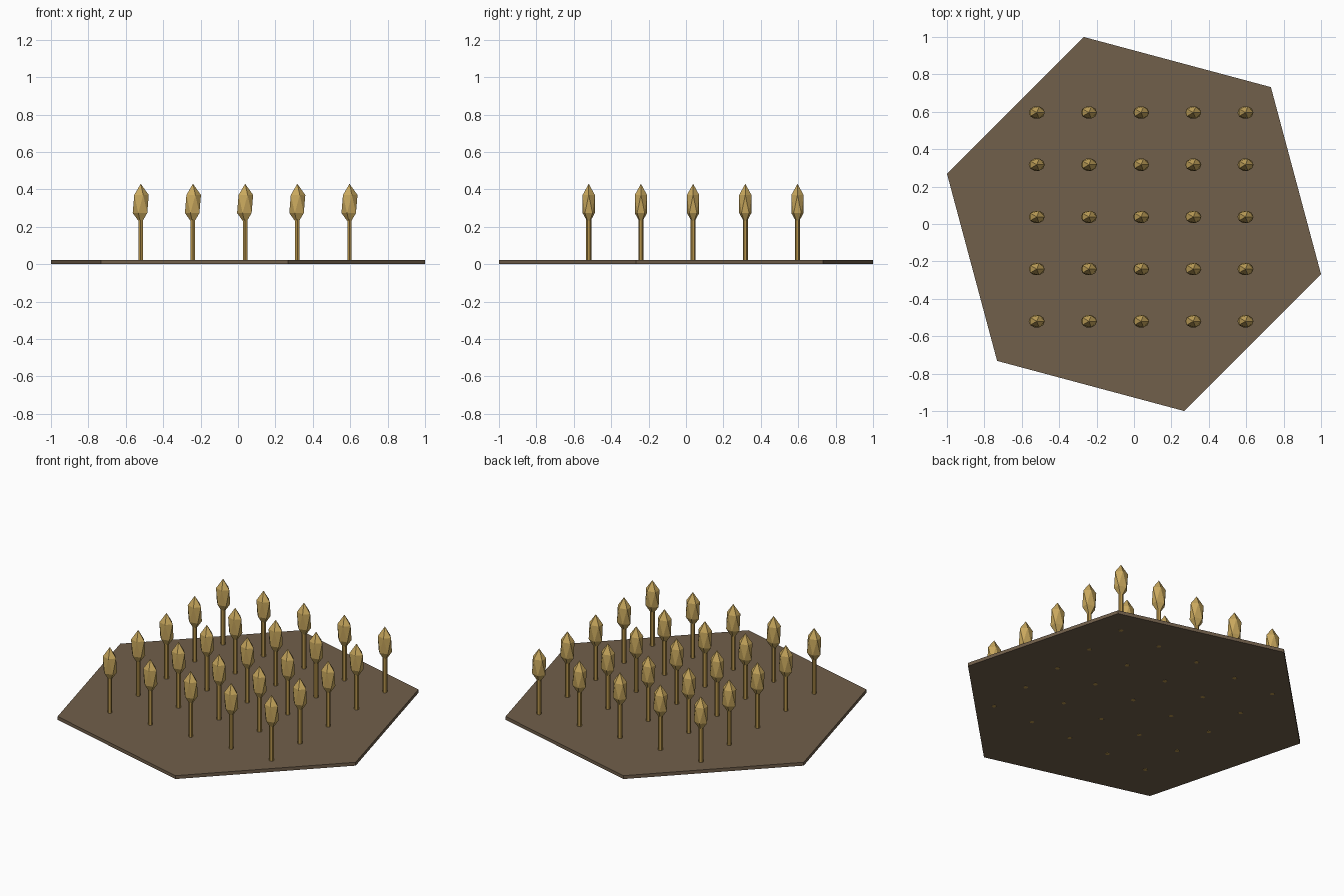
import bpy, math

if "Cube" in bpy.data.objects:
    bpy.data.objects.remove(bpy.data.objects["Cube"])


def material(name, rgb):
    m = bpy.data.materials.new(name)
    m.diffuse_color = (*rgb, 1.0)
    m.use_nodes = True
    m.node_tree.nodes["Principled BSDF"].inputs["Base Color"].default_value = m.diffuse_color
    return m


soil = material("soil brown", (0.165, 0.115, 0.07))
straw = material("straw stem", (0.46, 0.29, 0.07))
grain = material("golden grain", (0.58, 0.39, 0.11))


def finish(name, mat):
    ob = bpy.context.object
    ob.name = name
    ob.data.materials.append(mat)
    return ob


# Hexagonal ground plate, one corner at 45 degrees
bpy.ops.mesh.primitive_cylinder_add(vertices=6, radius=1.035, depth=0.021,
                                    location=(0, 0, 0.0115),
                                    rotation=(0, 0, math.radians(15)))
finish("ground_plate", soil)

# One master stem and one faceted seed head, shared by the whole field
bpy.ops.mesh.primitive_cylinder_add(vertices=6, radius=0.0135, depth=0.24)
stem = finish("stem", straw)
bpy.ops.mesh.primitive_ico_sphere_add(subdivisions=1, radius=1)
head = finish("seed_head", grain)
head.scale = (0.048, 0.0385, 0.108)

# Five by five grid of stalks
STEP, START = 0.279, -0.52
for i in range(5):
    for j in range(5):
        for part, z in ((stem, 0.12), (head, 0.322)):
            ob = part if i == j == 0 else part.copy()
            if ob is not part:
                bpy.context.collection.objects.link(ob)
                ob.name = f"{part.name}_{i}_{j}"
            ob.location = (START + STEP * i, START + STEP * j, z)
